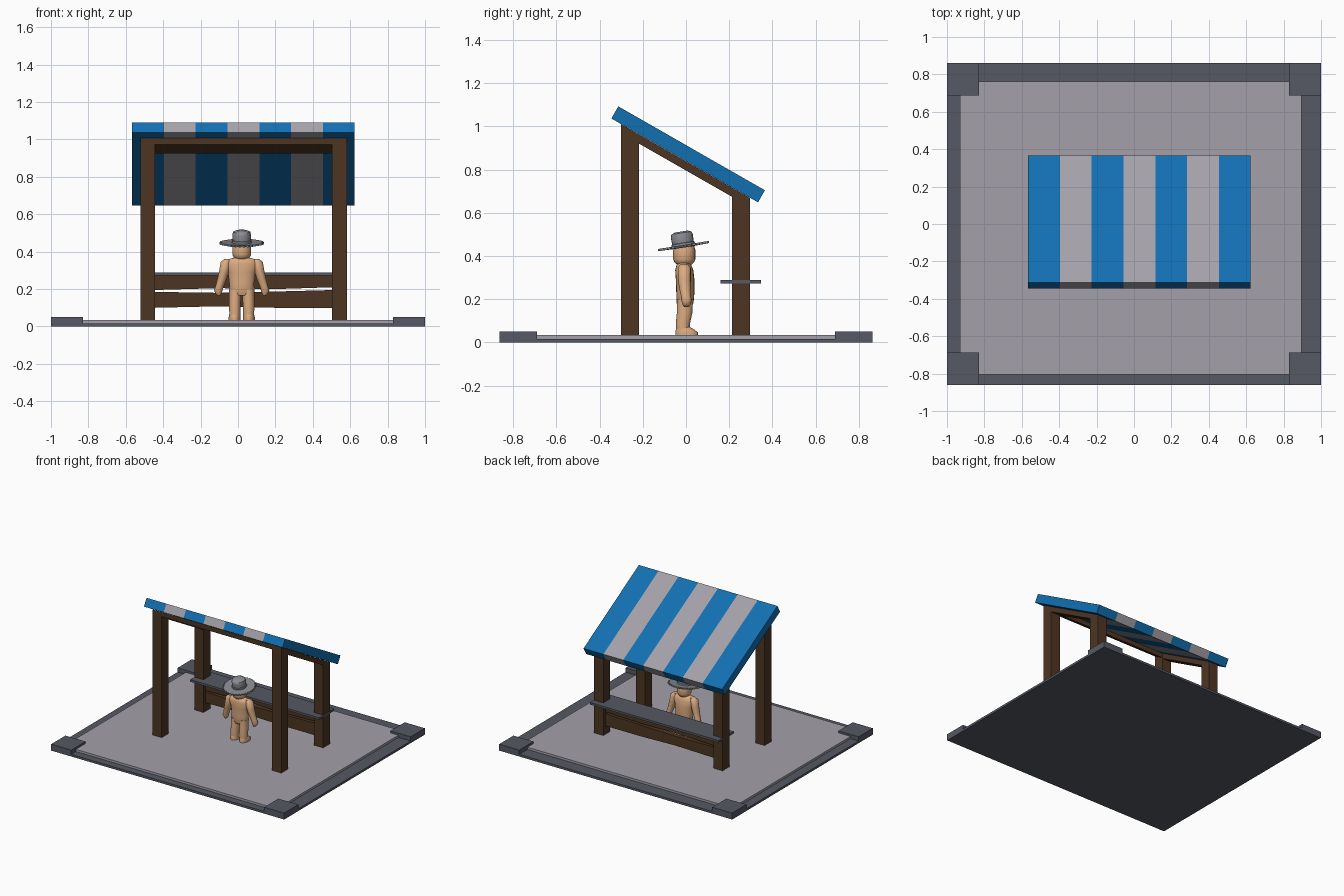
import bpy, bmesh, math
from mathutils import Matrix, Vector

cube = bpy.data.objects.get("Cube")
if cube:
    bpy.data.objects.remove(cube, do_unlink=True)


def material(name, rgb):
    m = bpy.data.materials.new(name)
    m.use_nodes = True
    m.diffuse_color = (*rgb, 1)
    m.node_tree.nodes["Principled BSDF"].inputs["Base Color"].default_value = (*rgb, 1)
    return m


WOOD = material("dark brown wood", (0.075, 0.036, 0.016))
STONE = material("dark grey stone", (0.092, 0.1, 0.125))
PALE = material("pale grey", (0.37, 0.355, 0.395))
BLUE = material("awning blue", (0.006, 0.16, 0.44))
SKIN = material("warm tan", (0.72, 0.41, 0.22))
STRAW = material("hat grey", (0.26, 0.265, 0.29))


def finish(name, bm, mats, smooth=False):
    bmesh.ops.recalc_face_normals(bm, faces=bm.faces)
    me = bpy.data.meshes.new(name)
    bm.to_mesh(me)
    bm.free()
    for m in mats:
        me.materials.append(m)
    ob = bpy.data.objects.new(name, me)
    bpy.context.collection.objects.link(ob)
    if smooth:
        bpy.ops.object.select_all(action='DESELECT')
        ob.select_set(True)
        bpy.context.view_layer.objects.active = ob
        bpy.ops.object.shade_smooth_by_angle(angle=math.radians(50))
    return ob


def loft(name, rings, mats, smooth=False, striped=False):
    """Skin a list of closed rings, cap both ends."""
    bm = bmesh.new()
    loops = [[bm.verts.new(p) for p in r] for r in rings]
    n = len(loops[0])
    for k, (a, b) in enumerate(zip(loops, loops[1:])):
        for i in range(n):
            j = (i + 1) % n
            f = bm.faces.new((a[i], a[j], b[j], b[i]))
            f.material_index = k % 2 if striped else 0
    bm.faces.new(loops[0])
    bm.faces.new(loops[-1])
    return finish(name, bm, mats, smooth)


def prism(name, profile, xs, mats, striped=False):
    """Side profile in y, z swept across the x positions."""
    return loft(name, [[(x, y, z) for y, z in profile] for x in xs], mats, False, striped)


def box(name, x0, x1, y0, y1, z0, z1, mat):
    return prism(name, [(y0, z0), (y1, z0), (y1, z1), (y0, z1)], (x0, x1), [mat])


def ellipse(x, y, z, rx, ry, n=20):
    return [(x + rx * math.cos(math.tau * i / n), y + ry * math.sin(math.tau * i / n), z)
            for i in range(n)]


def body(name, sections, mat=SKIN, n=20):
    return loft(name, [ellipse(*s, n) for s in sections], [mat], True)


# Paved platform with corner blocks
FLOOR = 0.034
box("platform_base", -1, 1, -0.862, 0.862, 0, 0.017, STONE)
box("platform_floor", -0.93, 0.895, -0.805, 0.762, 0.008, FLOOR, PALE)
for sx, side in ((-1, "right"), (1, "left")):
    for sy, end in ((-1, "front"), (1, "back")):
        xs, ys = sorted((sx, sx * 0.828)), sorted((sy * 0.862, sy * 0.688))
        box(f"corner_block_{end}_{side}", *xs, *ys, 0, 0.05, STONE)


# Posts and rafters follow the roof slope
def slope(y):
    return 1.009 - (y + 0.3) * 0.572


SIDES = {"right": (-0.522, -0.445), "left": (0.502, 0.582)}
SPANS = {"front": (-0.3, -0.217), "back": (0.212, 0.297)}
for side, xs in SIDES.items():
    for end, (a, b) in SPANS.items():
        prism(f"post_{end}_{side}", [(a, FLOOR), (b, FLOOR), (b, slope(b)), (a, slope(a))], xs, [WOOD])
    a, b = SPANS["front"][1], SPANS["back"][0]
    prism(f"rafter_{side}", [(a, slope(a) - 0.042), (b, slope(b) - 0.042), (b, slope(b)), (a, slope(a))],
          xs, [WOOD])
a, b = SPANS["front"]
prism("front_beam", [(a, slope(a) - 0.036), (b, slope(b) - 0.036), (b, slope(b)), (a, slope(a))],
      (SIDES["right"][1], SIDES["left"][0]), [WOOD])

# Striped sloping awning
X0, X1, STRIPES = -0.566, 0.624, 7
prism("awning", [(-0.345, 1.036), (0.333, 0.648), (0.365, 0.704), (-0.313, 1.092)],
      [X0 + (X1 - X0) * i / STRIPES for i in range(STRIPES + 1)], [BLUE, PALE], True)

# Counter and its slightly warped boards
box("counter_top", -0.522, 0.584, 0.16, 0.346, 0.272, 0.288, STONE)


def board(name, stations):
    loft(name, [[(x, 0.235, lo), (x, 0.272, lo), (x, 0.272, hi), (x, 0.235, hi)]
                for x, lo, hi in stations], [WOOD])


board("upper_board", [(-0.45, 0.195, 0.272), (-0.1, 0.205, 0.272), (0.2, 0.2, 0.272), (0.51, 0.21, 0.272)])
board("lower_board", [(-0.45, 0.1, 0.185), (-0.1, 0.108, 0.18), (0.2, 0.1, 0.187), (0.51, 0.1, 0.195)])

# Stallkeeper facing the counter
CX = 0.02
body("torso", [(CX, -0.005, 0.165, 0.05, 0.032), (CX, -0.005, 0.185, 0.068, 0.04),
               (CX, -0.003, 0.23, 0.066, 0.042), (CX, -0.004, 0.29, 0.074, 0.043),
               (CX, -0.008, 0.335, 0.09, 0.042), (CX, -0.01, 0.358, 0.078, 0.034),
               (CX, -0.01, 0.368, 0.04, 0.026)])
body("head", [(CX, -0.008, 0.355, 0.03, 0.03), (CX, -0.008, 0.372, 0.045, 0.046),
              (CX, -0.008, 0.385, 0.05, 0.051), (CX, -0.008, 0.43, 0.05, 0.051),
              (CX, -0.008, 0.455, 0.042, 0.043)])
for s, side in ((-1, "right"), (1, "left")):
    body(f"leg_{side}", [(CX + s * 0.037, -0.014, 0.045, 0.029, 0.03),
                         (CX + s * 0.037, -0.014, 0.09, 0.03, 0.033),
                         (CX + s * 0.036, -0.006, 0.14, 0.031, 0.036),
                         (CX + s * 0.034, -0.005, 0.2, 0.033, 0.037)])
    body(f"foot_{side}", [(CX + s * 0.038, 0.003, FLOOR, 0.032, 0.052),
                          (CX + s * 0.038, 0.003, 0.047, 0.032, 0.052),
                          (CX + s * 0.038, -0.005, 0.06, 0.03, 0.042),
                          (CX + s * 0.037, -0.012, 0.072, 0.026, 0.03)])
    body(f"arm_{side}", [(CX + s * 0.075, -0.008, 0.362, 0.016, 0.018),
                         (CX + s * 0.085, -0.008, 0.345, 0.028, 0.03),
                         (CX + s * 0.093, -0.008, 0.3, 0.027, 0.03),
                         (CX + s * 0.105, -0.005, 0.255, 0.025, 0.027),
                         (CX + s * 0.118, 0.0, 0.215, 0.022, 0.023),
                         (CX + s * 0.125, 0.002, 0.195, 0.023, 0.024),
                         (CX + s * 0.124, 0.002, 0.175, 0.016, 0.018),
                         (CX + s * 0.122, 0.002, 0.165, 0.008, 0.012)], n=16)

# Frayed straw hat, tilted back
TILT = Matrix.Translation(Vector((CX, -0.012, 0.447))) @ Matrix.Rotation(math.radians(9), 4, 'X')
crown = body("hat_crown", [(0, 0, -0.005, 0.054, 0.055), (0, 0, 0.012, 0.053, 0.054),
                           (0, 0, 0.014, 0.048, 0.05), (0, 0, 0.045, 0.05, 0.052),
                           (0, 0, 0.06, 0.046, 0.047), (0, 0, 0.067, 0.03, 0.03)], STRAW, 24)
crown.matrix_world = TILT


def frayed(z, n=64):
    return [(r * math.cos(math.tau * i / n), r * math.sin(math.tau * i / n), z)
            for i in range(n) for r in [0.12 if i % 2 else 0.108]]


brim = loft("hat_brim", [ellipse(0, 0, -0.008, 0.05, 0.05, 64), frayed(-0.006), frayed(0.004),
                         ellipse(0, 0, 0.002, 0.05, 0.05, 64)], [STRAW])
brim.matrix_world = TILT
